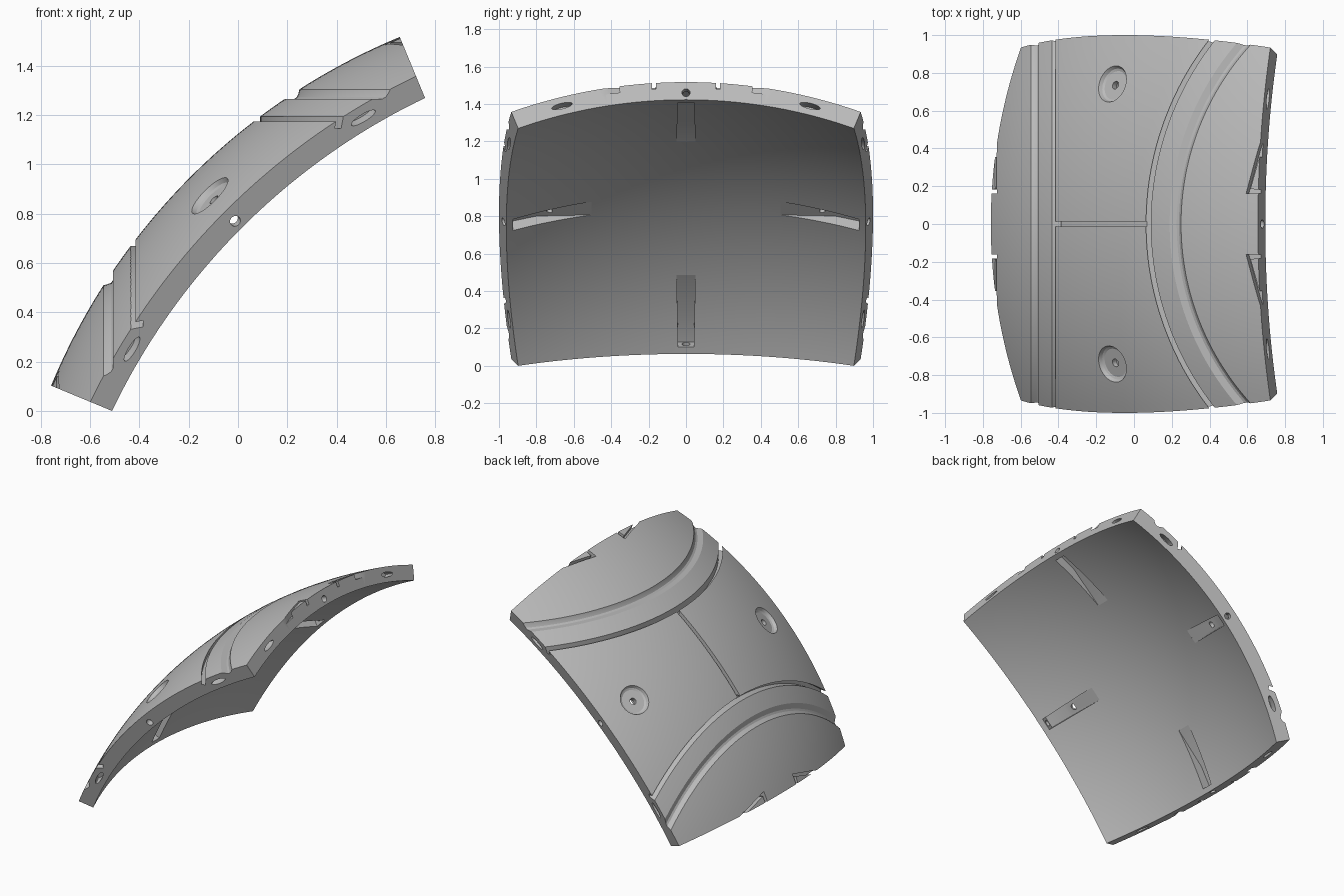
import bpy, bmesh
from math import sin, cos, tan, pi, radians, sqrt
from mathutils import Matrix, Vector

if "Cube" in bpy.data.objects:
    bpy.data.objects.remove(bpy.data.objects["Cube"])

OUT, INN, HALF = 2.613, 2.511, radians(22.5)
TOP = OUT + 0.05
# Sphere-centred frame: u runs up the panel, v across it, w points out of it
k = sqrt(0.5)
FRAME = Matrix(((k, 0, -k, 1.656), (0, 1, 0, 0), (k, 0, k, -0.897), (0, 0, 0, 1)))
MIRROR_U = Matrix.Diagonal((-1, 1, 1, 1))
MIRROR_V = Matrix.Diagonal((1, -1, 1, 1))
TURNS = [Matrix.Rotation(i * pi / 2, 4, 'Z') for i in range(4)]


def loft(bm, rings, matrix=Matrix(), closed=False):
    """Skin a list of equal point loops, capping the ends unless closed."""
    loops = [[bm.verts.new(matrix @ Vector(p)) for p in ring] for ring in rings]
    n = len(loops[0])
    pairs = list(zip(loops, loops[1:]))
    if closed:
        pairs.append((loops[-1], loops[0]))
    else:
        bm.faces.new(loops[0])
        bm.faces.new(loops[-1][::-1])
    for a, b in pairs:
        for i in range(n):
            j = (i + 1) % n
            bm.faces.new((a[i], b[i], b[j], a[j]))


def ellipse(centre, ax, ay, n=32):
    return [centre + ax * cos(2 * pi * i / n) + ay * sin(2 * pi * i / n) for i in range(n)]


def polar(angle, r, v=0.0):
    return Vector((sin(angle) * r, v, cos(angle) * r))


def finish(bm, name):
    bmesh.ops.recalc_face_normals(bm, faces=bm.faces)
    mesh = bpy.data.meshes.new(name)
    bm.to_mesh(mesh)
    bm.free()
    ob = bpy.data.objects.new(name, mesh)
    bpy.context.collection.objects.link(ob)
    ob.matrix_world = FRAME
    return ob


# Curved shell: two spherical patches joined by four radial edge faces
bm = bmesh.new()
N = 48
grids = []
for r in (OUT, INN):
    angles = [HALF * (2 * i / N - 1) for i in range(N + 1)]
    grids.append([[bm.verts.new(Vector((tan(a), tan(b), 1)).normalized() * r)
                   for b in angles] for a in angles])
for g in grids:
    for i in range(N):
        for j in range(N):
            bm.faces.new((g[i][j], g[i + 1][j], g[i + 1][j + 1], g[i][j + 1]))
o, q = grids
for i in range(N):
    for e in (0, N):
        bm.faces.new((o[i][e], o[i + 1][e], q[i + 1][e], q[i][e]))
        bm.faces.new((o[e][i], o[e][i + 1], q[e][i + 1], q[e][i]))
panel = finish(bm, "curved_panel")

# First cutters: ring grooves, dishes, inner channels, tab outlines
bm = bmesh.new()
narrow = [(1.567, 2.042), (1.592, 2.042), (1.592, 2.2), (1.567, 2.2)]
stepped = [(1.5, 2.162), (1.43, 2.162), (1.418, 2.17), (1.411, 2.185),
           (1.405, 2.21), (1.405, 2.28), (1.5, 2.28)]
SEG = 240
for side in (1, -1):
    tilt = Matrix.Rotation(side * pi / 4, 4, 'Y')
    for profile in (narrow, stepped):
        rings = [[(p * cos(t), p * sin(t), h) for p, h in profile]
                 for t in (2 * pi * i / SEG for i in range(SEG))]
        loft(bm, rings, tilt, closed=True)

dish_angle = radians(16.5)
for side in (1, -1):
    tilt = Matrix.Rotation(-side * dish_angle, 4, 'X')
    rings = [ellipse(Vector((0, 0, h)), Vector((r, 0, 0)), Vector((0, r, 0)), 48)
             for r, h in ((0.078, OUT - 0.026), (0.09, OUT - 0.02), (0.1, OUT - 0.002), (0.1, TOP))]
    loft(bm, rings, tilt)

channel = [(21.6, 2.45, 0.042), (21.6, 2.58, 0.042), (18, 2.573, 0.045),
           (11.6, INN, 0.05), (11.6, 2.45, 0.05)]
for turn in TURNS:
    loft(bm, [[polar(radians(a), r, s * h) for a, r, h in channel] for s in (-1, 1)], turn)


def on_shell(s, v, r):
    """Point at distance s from the end edge and v across, at radius r."""
    return polar(HALF - s / OUT, sqrt(r * r - v * v), v)


inner_path = [(-0.04, 0.178), (0.046, 0.186), (-0.01, 0.39), (-0.04, 0.49)]
outer_path = [(-0.04, 0.16), (0.07, 0.162), (0.062, 0.21), (0.01, 0.4), (-0.04, 0.56)]
del outer_path[2]
tab_rings = [[on_shell(*a, 2.578), on_shell(*b, 2.578), on_shell(*b, TOP), on_shell(*a, TOP)]
             for a, b in zip(inner_path, outer_path)]
for mu in (Matrix(), MIRROR_U):
    for mv in (Matrix(), MIRROR_V):
        loft(bm, tab_rings, mu @ mv)
first = finish(bm, "groove_cutter")

# Second cutters: centre seam, pin holes, bolt holes, edge slots
bm = bmesh.new()
seam = []
for i in range(13):
    a = radians(7.55) * (i / 6 - 1)
    seam.append([polar(a, 2.587, -0.014), polar(a, 2.587, 0.014),
                 polar(a, TOP, 0.014), polar(a, TOP, -0.014)])
loft(bm, seam)

for side in (1, -1):
    tilt = Matrix.Rotation(-side * dish_angle, 4, 'X')
    loft(bm, [ellipse(Vector((0, 0, h)), Vector((0.022, 0, 0)), Vector((0, 0.022, 0)), 24)
              for h in (OUT - 0.06, TOP)], tilt)

edge = polar(HALF, 1)
normal = Vector((cos(HALF), 0, -sin(HALF)))
across = Vector((0, 1, 0))
for turn in TURNS:
    loft(bm, [ellipse(edge * 2.552 + normal * d, edge * 0.022, across * 0.022, 24)
              for d in (-0.08, 0.05)], turn)
    for side in (1, -1):
        t = side * radians(15)
        radial = edge * cos(t) + across * sin(t)
        tangent = across * cos(t) - edge * sin(t)
        loft(bm, [ellipse(radial * 2.562 + normal * d, radial * 0.016, tangent * 0.057)
                  for d in (-0.06, 0.05)], turn)
second = finish(bm, "hole_cutter")

# Cut the panel
bpy.context.view_layer.objects.active = panel
for ob in bpy.context.selected_objects:
    ob.select_set(False)
panel.select_set(True)
for cutter in (first, second):
    cutter.hide_render = True
    mod = panel.modifiers.new("cut", 'BOOLEAN')
    mod.operation, mod.solver, mod.object = 'DIFFERENCE', 'EXACT', cutter
    bpy.context.view_layer.update()
    bpy.ops.object.modifier_apply(modifier=mod.name)
    bpy.data.objects.remove(cutter)

# Single grey finish
grey = bpy.data.materials.new("plain_grey")
grey.use_nodes = True
colour = (0.5, 0.5, 0.5, 1)
grey.diffuse_color = colour
grey.node_tree.nodes["Principled BSDF"].inputs["Base Color"].default_value = colour
panel.data.materials.clear()
panel.data.materials.append(grey)
bpy.ops.object.shade_smooth_by_angle(angle=radians(25))
